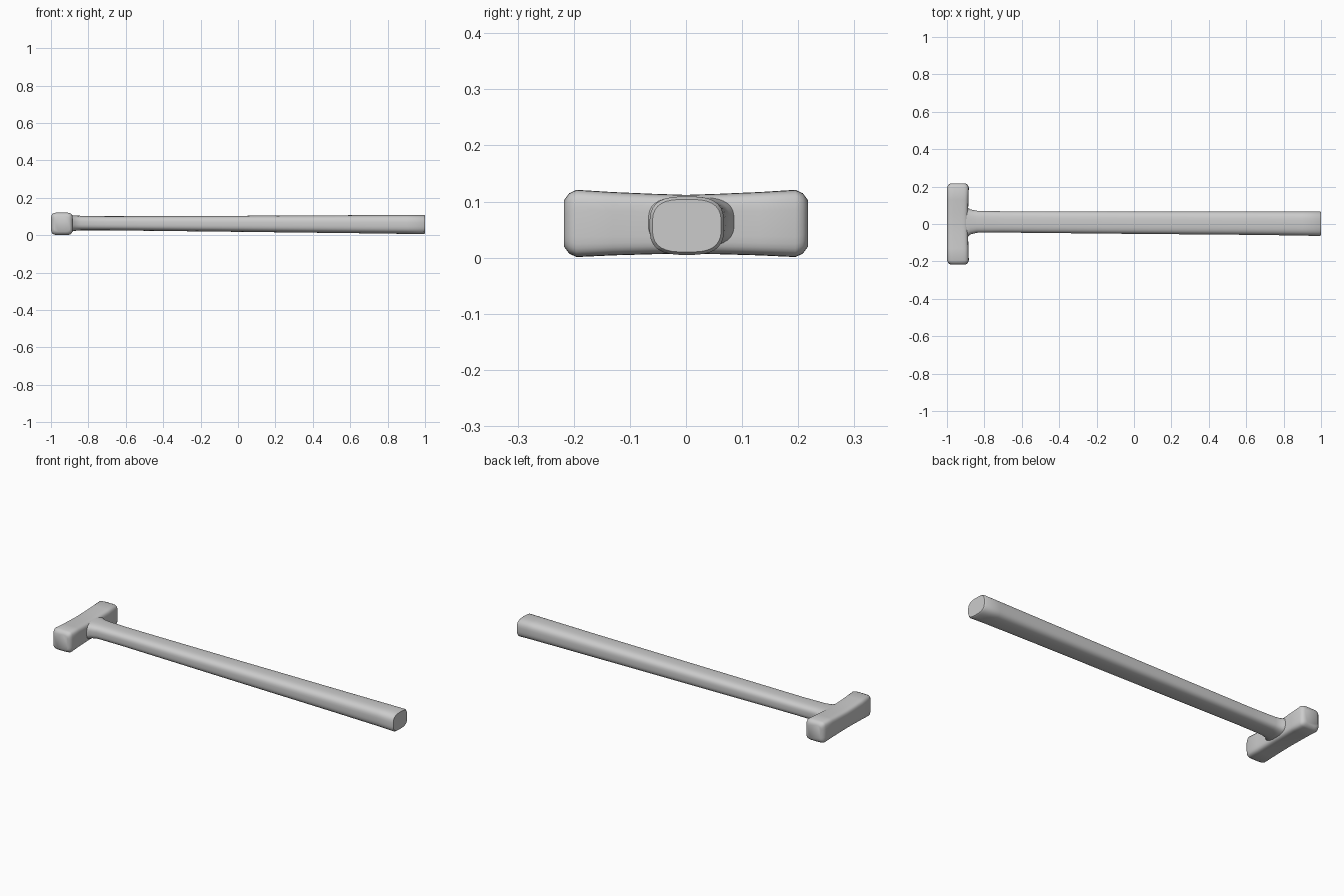
import bpy, bmesh
from math import cos, sin, pi, radians, copysign

if "Cube" in bpy.data.objects:
    bpy.data.objects.remove(bpy.data.objects["Cube"])


def superellipse(n, a, b, power):
    pts = []
    for i in range(n):
        t = 2 * pi * (i + 0.5) / n
        c, s = cos(t), sin(t)
        pts.append((a * copysign(abs(c) ** (2 / power), c),
                    b * copysign(abs(s) ** (2 / power), s)))
    return pts


def loft(name, sections, axis, power, n=32):
    """Section: (position, min_u, max_u, min_z, max_z), swept along axis."""
    bm = bmesh.new()
    rings = []
    for p, u0, u1, z0, z1 in sections:
        ring = []
        for u, z in superellipse(n, (u1 - u0) / 2, (z1 - z0) / 2, power):
            u, z = u + (u0 + u1) / 2, z + (z0 + z1) / 2
            ring.append(bm.verts.new((p, u, z) if axis == 'x' else (u, p, z)))
        rings.append(ring)
    for a, b in zip(rings, rings[1:]):
        for i in range(n):
            j = (i + 1) % n
            bm.faces.new((a[i], a[j], b[j], b[i]))
    bm.faces.new(rings[0])
    bm.faces.new(rings[-1])
    bmesh.ops.recalc_face_normals(bm, faces=bm.faces)
    mesh = bpy.data.meshes.new(name)
    bm.to_mesh(mesh)
    bm.free()
    obj = bpy.data.objects.new(name, mesh)
    bpy.context.collection.objects.link(obj)
    bpy.ops.object.select_all(action='DESELECT')
    obj.select_set(True)
    bpy.context.view_layer.objects.active = obj
    bpy.ops.object.shade_smooth_by_angle(angle=radians(40))
    return obj


# Double-faced head: slim waist, wider ends, softened striking faces
half = [(0.0, -1.0, -0.887, 0.007, 0.112),
        (0.06, -1.0, -0.887, 0.006, 0.114),
        (0.13, -1.0, -0.885, 0.004, 0.117),
        (0.195, -1.0, -0.883, 0.001, 0.121),
        (0.208, -0.994, -0.888, 0.007, 0.115),
        (0.217, -0.982, -0.900, 0.019, 0.103)]
head = [(-p, *r) for p, *r in reversed(half[1:])] + half
loft("hammer_head", head, 'y', 5.0)

# Long handle: flared collar at the head, swelling gently to the butt
handle = [(-0.93, -0.085, 0.100, 0.014, 0.110),
          (-0.895, -0.075, 0.092, 0.018, 0.108),
          (-0.875, -0.056, 0.078, 0.023, 0.106),
          (-0.84, -0.047, 0.071, 0.026, 0.104),
          (-0.70, -0.046, 0.068, 0.026, 0.102),
          (0.0, -0.053, 0.067, 0.018, 0.104),
          (0.60, -0.058, 0.067, 0.011, 0.107),
          (0.90, -0.062, 0.067, 0.007, 0.109),
          (0.993, -0.065, 0.068, 0.005, 0.109),
          (1.0, -0.060, 0.063, 0.010, 0.104)]
loft("handle", handle, 'x', 3.0)
